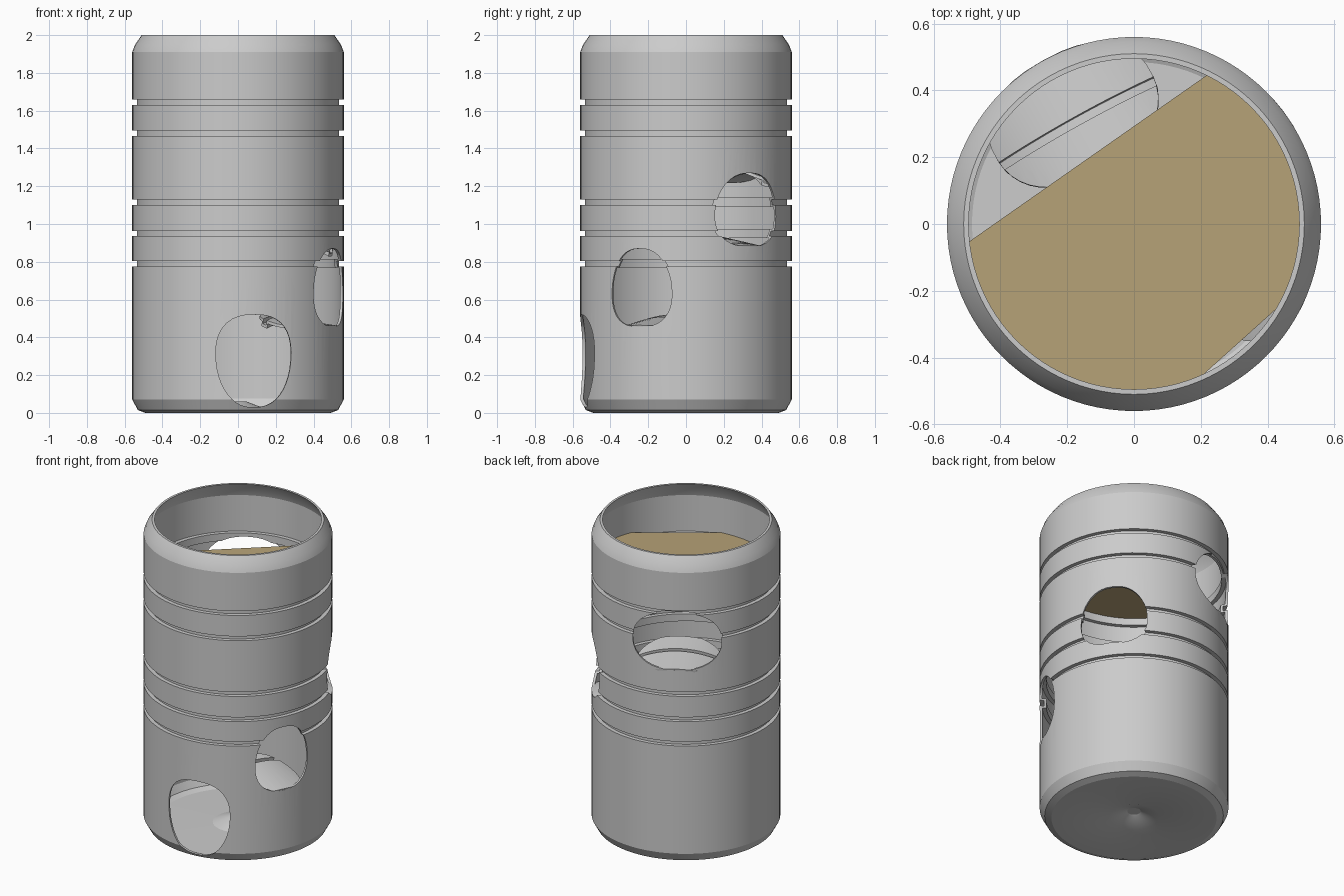
import bpy, bmesh
from math import sin, cos, pi, radians, copysign
from mathutils import Matrix, Vector

if "Cube" in bpy.data.objects:
    bpy.data.objects.remove(bpy.data.objects["Cube"])

SEG = 96


def new_object(name, bm):
    bmesh.ops.recalc_face_normals(bm, faces=bm.faces)
    mesh = bpy.data.meshes.new(name)
    bm.to_mesh(mesh)
    bm.free()
    ob = bpy.data.objects.new(name, mesh)
    bpy.context.collection.objects.link(ob)
    return ob


def select_only(ob):
    bpy.ops.object.select_all(action='DESELECT')
    ob.select_set(True)
    bpy.context.view_layer.objects.active = ob


def boolean(ob, cutter, operation):
    select_only(ob)
    mod = ob.modifiers.new("cut", 'BOOLEAN')
    mod.operation, mod.object, mod.solver = operation, cutter, 'EXACT'
    bpy.ops.object.modifier_apply(modifier=mod.name)


def wall(radius, groove_radius, half):
    """Wall profile from bottom to top with stamped grooves."""
    pts = []
    for z in (0.79, 0.95, 1.115, 1.48, 1.645):
        pts += [(radius, z - half), (groove_radius, z - half),
                (groove_radius, z + half), (radius, z + half)]
    return pts


def lathe(name, profile):
    bm = bmesh.new()
    rings = []
    for r, z in profile:
        if r == 0:
            rings.append([bm.verts.new((0, 0, z))] * SEG)
        else:
            rings.append([bm.verts.new((r * cos(2 * pi * i / SEG), r * sin(2 * pi * i / SEG), z))
                          for i in range(SEG)])
    for a, b in zip(rings, rings[1:]):
        for i in range(SEG):
            j = (i + 1) % SEG
            quad = list(dict.fromkeys((a[i], a[j], b[j], b[i])))
            bm.faces.new(quad)
    return new_object(name, bm)


def hole_cutter(az, z0, z1, width, taper):
    """Egg-shaped prism pointing outward at the given azimuth."""
    n = Vector((cos(az), sin(az), 0))
    t = Vector((-sin(az), cos(az), 0))
    bm = bmesh.new()
    inner, outer = [], []
    for i in range(40):
        a = 2 * pi * i / 40
        c, s = cos(a), sin(a)
        u = copysign(abs(c) ** 0.8, c) * width / 2 * (1 + taper * s)
        z = (z0 + z1) / 2 + copysign(abs(s) ** 0.9, s) * (z1 - z0) / 2
        inner.append(bm.verts.new(n * 0.25 + t * u + Vector((0, 0, z))))
        outer.append(bm.verts.new(n * 0.75 + t * u + Vector((0, 0, z))))
    bm.faces.new(inner)
    bm.faces.new(outer)
    for i in range(40):
        j = (i + 1) % 40
        bm.faces.new((inner[i], inner[j], outer[j], outer[i]))
    ob = new_object("hole_cutter", bm)
    ob.hide_render = True
    return ob


# thin grooved can with a raised dimple in its bottom
outside = [(0, 0.045), (0.04, 0.045), (0.05, 0.04), (0.15, 0.005), (0.49, 0.0),
           (0.53, 0.015), (0.56, 0.07)] + wall(0.56, 0.535, 0.014) + [(0.56, 1.91), (0.545, 1.95), (0.51, 2.0)]
inside = [(0, 0.06), (0.045, 0.06), (0.15, 0.02), (0.485, 0.015), (0.52, 0.03),
          (0.545, 0.075)] + wall(0.545, 0.52, 0.024) + [(0.545, 1.905), (0.53, 1.945), (0.495, 2.0)]
can = lathe("can_body", outside + inside[::-1])

# punched holes, three of them with the cut flap folded inward
holes = [  # azimuth, bottom, top, width, taper, fold angle
    (-81, 0.03, 0.52, 0.40, 0.12, None),
    (-26, 0.455, 0.87, 0.35, -0.12, 82),
    (37, 0.88, 1.27, 0.40, -0.12, 82),
    (119, 1.27, 1.645, 0.53, -0.05, 82),
]
parts = [can]
cutters = []
for k, (deg, z0, z1, width, taper, fold) in enumerate(holes):
    az = radians(deg)
    cutter = hole_cutter(az, z0, z1, width, taper)
    cutters.append(cutter)
    if fold:
        flap = can.copy()
        flap.data = can.data.copy()
        flap.name = "folded_flap_%d" % k
        bpy.context.collection.objects.link(flap)
        boolean(flap, cutter, 'INTERSECT')
        hinge = Vector((0.555 * cos(az), 0.555 * sin(az), z0 + 0.005))
        axis = Vector((-sin(az), cos(az), 0))
        flap.data.transform(Matrix.Translation(hinge) @ Matrix.Rotation(-radians(fold), 4, axis)
                            @ Matrix.Translation(-hinge))
        parts.append(flap)
for cutter in cutters:
    boolean(can, cutter, 'DIFFERENCE')
    bpy.data.objects.remove(cutter)
for ob in parts:
    select_only(ob)
    bpy.ops.object.shade_smooth_by_angle(angle=radians(20))

# slightly tilted tan sheet inside, trimmed along two straight edges
bm = bmesh.new()
bmesh.ops.create_circle(bm, cap_ends=True, segments=SEG, radius=0.545)
for deg, dist in ((125, 0.24), (-48, 0.474)):
    n = Vector((cos(radians(deg)), sin(radians(deg)), 0))
    bmesh.ops.bisect_plane(bm, geom=bm.verts[:] + bm.edges[:] + bm.faces[:],
                           plane_co=n * dist, plane_no=n, clear_outer=True)
for v in bm.verts:
    v.co.z = 1.695 + 0.04 * v.co.x + 0.04 * v.co.y
sheet = new_object("inner_sheet", bm)
tan = bpy.data.materials.new("tan")
tan.diffuse_color = (0.48, 0.37, 0.19, 1)
tan.use_nodes = True
tan.node_tree.nodes["Principled BSDF"].inputs["Base Color"].default_value = tan.diffuse_color
sheet.data.materials.append(tan)
